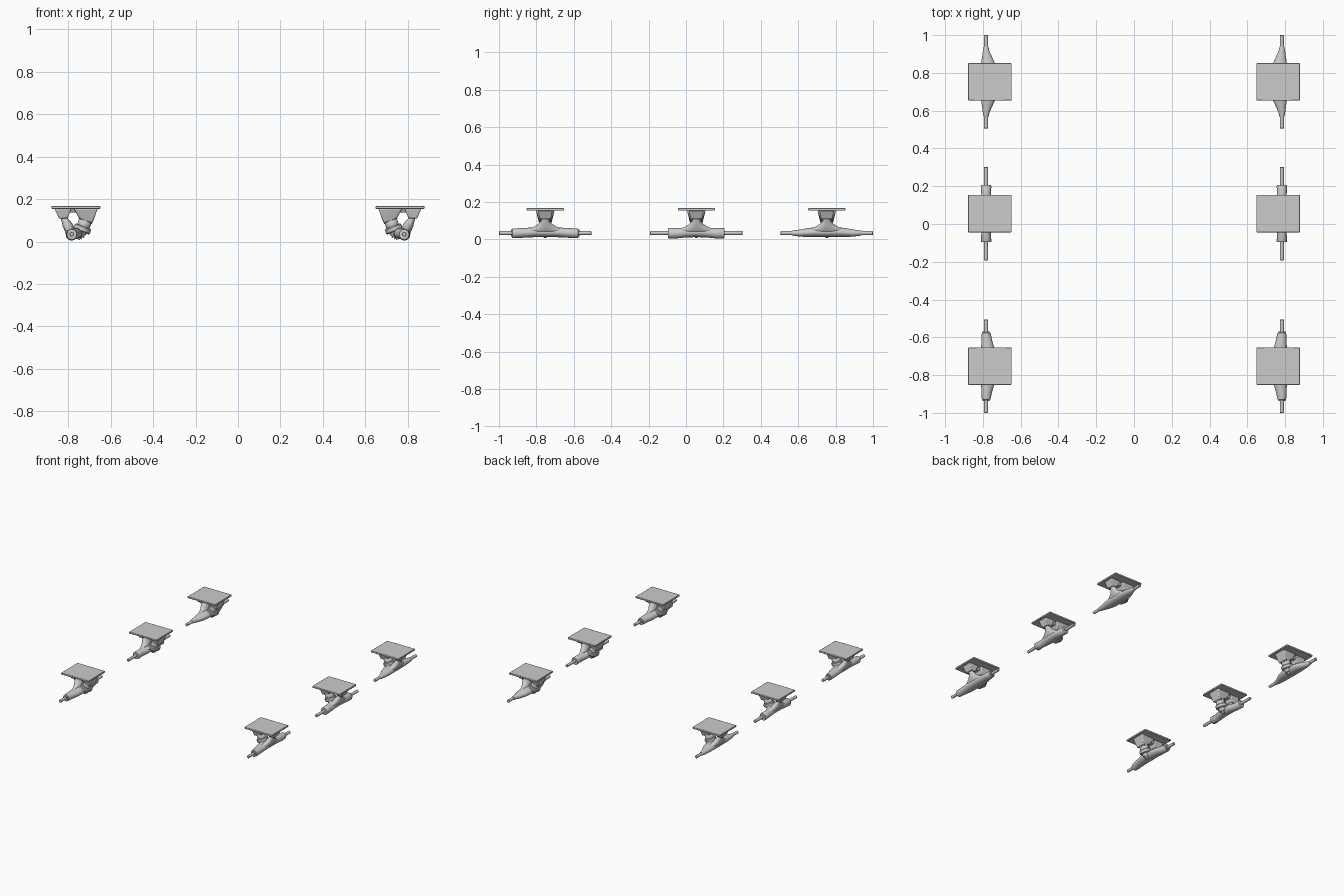
import bpy, bmesh, math
from mathutils import Vector

if "Cube" in bpy.data.objects:
    bpy.data.objects.remove(bpy.data.objects["Cube"])

AX, AZ = -0.783, 0.034          # axle line of a left-hand truck
KD = Vector((-0.36, 0, -0.93)).normalized()   # kingpin direction, pointing down
KU = Vector((0.93, 0, -0.36)).normalized()    # across the kingpin
KTOP = Vector((-0.718, 0, 0.098))             # where the kingpin leaves the base
Y = Vector((0, 1, 0))


def finish(name, bm, side, row, bevel=0):
    for v in bm.verts:
        v.co = Vector((v.co.x * -side, v.co.y + row, v.co.z))
    bmesh.ops.recalc_face_normals(bm, faces=bm.faces[:])
    me = bpy.data.meshes.new(name)
    bm.to_mesh(me)
    bm.free()
    ob = bpy.data.objects.new(name, me)
    bpy.context.collection.objects.link(ob)
    if bevel:
        m = ob.modifiers.new("bevel", 'BEVEL')
        m.width, m.segments = bevel, 2
    bpy.context.view_layer.objects.active = ob
    bpy.ops.object.select_all(action='DESELECT')
    ob.select_set(True)
    bpy.ops.object.shade_smooth_by_angle(angle=math.radians(35))


def loft(name, sections, side, row, n=24, closed=False):
    """Skin ellipses given as (centre, half-axis a, half-axis b)."""
    bm = bmesh.new()
    rings = []
    for c, a, b in sections:
        rings.append([bm.verts.new(c + a * math.cos(t) + b * math.sin(t))
                      for t in (2 * math.pi * i / n for i in range(n))])
    pairs = list(zip(rings, rings[1:]))
    if closed:
        pairs.append((rings[-1], rings[0]))
    for r0, r1 in pairs:
        for i in range(n):
            j = (i + 1) % n
            bm.faces.new((r0[i], r0[j], r1[j], r1[i]))
    if not closed:
        bm.faces.new(rings[0])
        bm.faces.new(rings[-1])
    finish(name, bm, side, row)


def block(name, corners, side, row, bevel):
    """Convex block from (x, z, half width) corners."""
    bm = bmesh.new()
    for x, z, w in corners:
        bm.verts.new((x, -w, z))
        bm.verts.new((x, w, z))
    bmesh.ops.convex_hull(bm, input=bm.verts[:])
    bmesh.ops.dissolve_limit(bm, angle_limit=0.02, verts=bm.verts[:], edges=bm.edges[:])
    finish(name, bm, side, row, bevel)


def along_pin(name, profile, side, row, n=24, closed=False):
    """Turned part on the kingpin: (distance, radius) pairs."""
    loft(name, [(KTOP + KD * d, KU * r, Y * r) for d, r in profile], side, row, n, closed)


def along_axle(name, profile, side, row, n=24):
    """Part along y: (y, x shift, z shift, x radius, z radius)."""
    loft(name, [(Vector((AX + dx, y, AZ + dz)), Vector((rx, 0, 0)), Vector((0, 0, rz)))
                for y, dx, dz, rx, rz in profile], side, row, n)


# half profiles of the three hanger styles, centre to tip
HANGERS = {
    -0.7525: [(0, .012, .004, .040, .026), (.06, .011, .004, .038, .026),
              (.10, .008, .002, .034, .026), (.14, .003, 0, .028, .026),
              (.165, .001, -.001, .025, .026), (.176, .001, -.001, .023, .025),
              (.178, 0, 0, .018, .018), (.184, 0, 0, .018, .018)],
    0.055: [(0, .008, .004, .036, .026), (.05, .006, .003, .033, .026),
            (.09, .001, 0, .027, .027), (.10, 0, -.001, .025, .027),
            (.146, 0, -.001, .028, .028), (.151, 0, -.001, .025, .025)],
    0.7525: [(0, .013, .005, .042, .027), (.06, .013, .005, .042, .026),
             (.10, .010, .003, .036, .024), (.14, .004, 0, .024, .019),
             (.165, 0, 0, .017, .016), (.18, 0, 0, .014, .014), (.186, 0, 0, .012, .012)],
}

# neck from the hanger up into the pivot cup: (x, z, y radius, x radius)
NECK = [(-.783, .038, .135, .018), (-.791, .053, .095, .022), (-.797, .066, .062, .022),
        (-.804, .080, .038, .021), (-.812, .095, .024, .017), (-.822, .115, .017, .013)]


def truck(side, row):
    # base plate and its two housings
    block("base_plate", [(-.878, .154, .099), (-.648, .154, .099),
                         (-.878, .167, .099), (-.648, .167, .099)], side, row, .003)
    block("pivot_housing", [(-.864, .156, .040), (-.785, .156, .040),
                            (-.843, .108, .030), (-.802, .110, .030)], side, row, .005)
    block("kingpin_housing", [(-.772, .156, .050), (-.660, .156, .050),
                              (-.748, .108, .033), (-.685, .086, .033)], side, row, .006)
    block("base_rib", [(-.83, .156, .030), (-.72, .156, .030),
                       (-.81, .136, .020), (-.74, .136, .020)], side, row, .004)

    # kingpin, bushings, washers and nut
    along_pin("upper_washer", [(-.004, .034), (.004, .034)], side, row)
    along_pin("upper_bushing", [(.003, .028), (.008, .031), (.026, .031), (.034, .028)], side, row)
    along_pin("lower_bushing", [(.045, .027), (.060, .027), (.074, .021)], side, row)
    along_pin("lower_washer", [(.074, .023), (.078, .023)], side, row)
    along_pin("kingpin_nut", [(.078, .014), (.089, .014)], side, row, 6)
    along_pin("kingpin", [(-.01, .008), (.095, .008)], side, row, 16)

    # hanger ring that holds the bushings
    along_pin("hanger_ring", [(.028, .026), (.028, .037), (.033, .041), (.050, .041),
                              (.055, .037), (.055, .026)], side, row, 28, True)
    loft("hanger_yoke", [(Vector((x, 0, z)), Vector((0, w, 0)), Vector((.2 * h, 0, h)))
                         for x, z, w, h in ((-.785, .036, .135, .017), (-.768, .044, .085, .020),
                                            (-.752, .050, .055, .016), (-.742, .052, .040, .010))],
         side, row)

    # hanger body, pivot neck and axle
    half = HANGERS[row]
    along_axle("hanger", [(-p[0],) + p[1:] for p in reversed(half[1:])] + half, side, row)
    loft("pivot_neck", [(Vector((x, 0, z)), Vector((0, ry, 0)), Vector((rx, 0, rx * .4)))
                        for x, z, ry, rx in NECK], side, row)
    along_axle("axle", [(-.2475, 0, 0, .008, .008), (-.245, 0, 0, .0105, .0105),
                        (.245, 0, 0, .0105, .0105), (.2475, 0, 0, .008, .008)], side, row, 16)


for row in HANGERS:
    for side in (-1, 1):
        truck(side, row)
